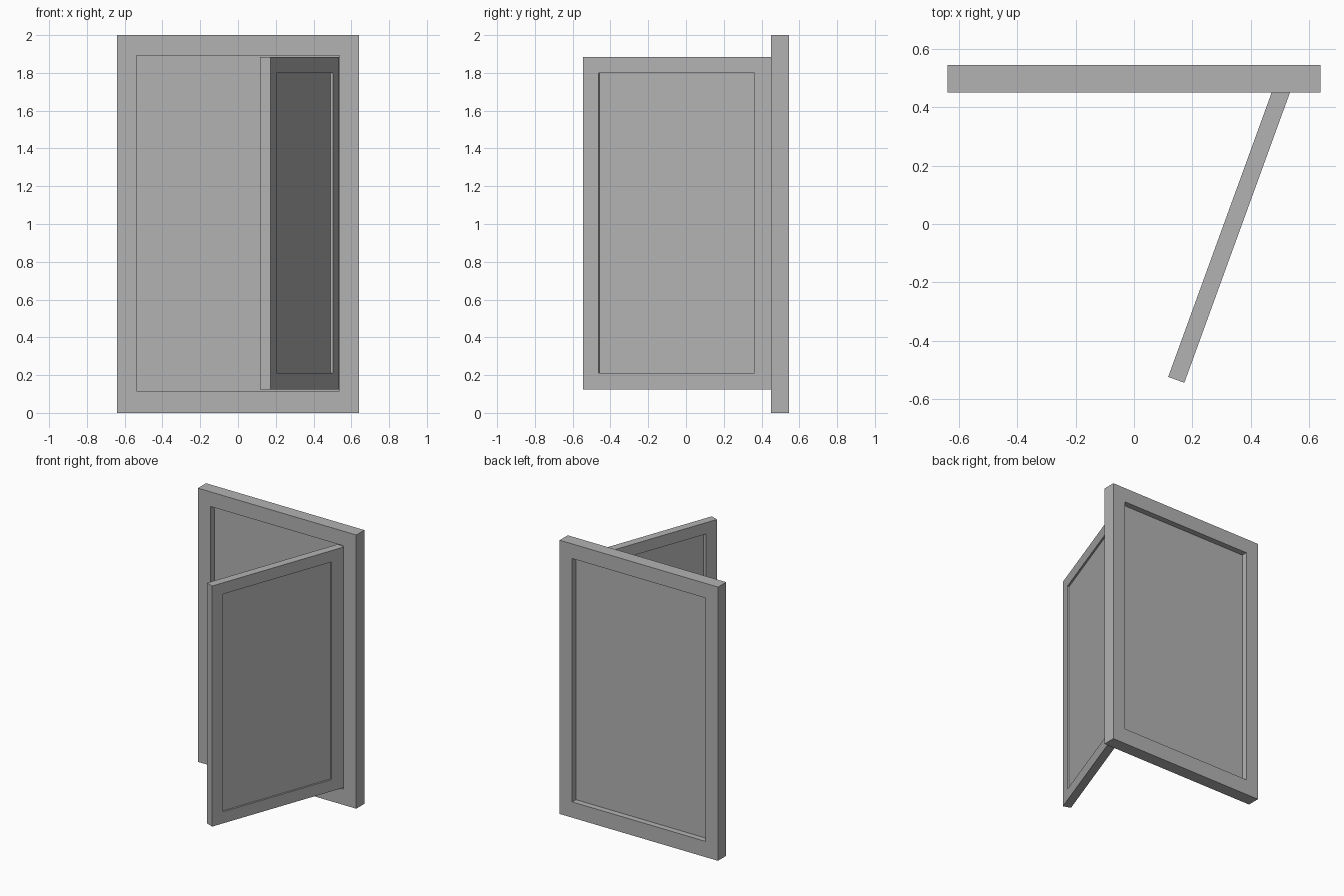
import bpy, bmesh, math

if "Cube" in bpy.data.objects:
    bpy.data.objects.remove(bpy.data.objects["Cube"])

# Dark grey paint shared by all parts
grey = bpy.data.materials.new("dark_grey")
grey.diffuse_color = (0.45, 0.45, 0.45, 1)
grey.use_nodes = True
grey.node_tree.nodes["Principled BSDF"].inputs["Base Color"].default_value = grey.diffuse_color


def make_object(name, bm, loc=(0, 0, 0), rot=0.0):
    bmesh.ops.recalc_face_normals(bm, faces=bm.faces[:])
    mesh = bpy.data.meshes.new(name)
    bm.to_mesh(mesh)
    bm.free()
    mesh.materials.append(grey)
    obj = bpy.data.objects.new(name, mesh)
    obj.location = loc
    obj.rotation_euler.z = rot
    bpy.context.collection.objects.link(obj)
    return obj


def loop_verts(bm, rect, y):
    x0, x1, z0, z1 = rect
    return [bm.verts.new((x, y, z)) for x, z in ((x0, z0), (x1, z0), (x1, z1), (x0, z1))]


def bridge(bm, a, b):
    for i in range(4):
        j = (i + 1) % 4
        bm.faces.new((a[i], a[j], b[j], b[i]))


def ring(name, outer, inner, y0, y1, **place):
    """Rectangular frame with a through opening."""
    bm = bmesh.new()
    loops = [loop_verts(bm, r, y) for r, y in
             ((outer, y0), (outer, y1), (inner, y1), (inner, y0))]
    for a, b in zip(loops, loops[1:] + loops[:1]):
        bridge(bm, a, b)
    return make_object(name, bm, **place)


def pane(name, rect, y0, y1, **place):
    """Thin flat panel filling an opening."""
    bm = bmesh.new()
    a, b = loop_verts(bm, rect, y0), loop_verts(bm, rect, y1)
    bm.faces.new(a)
    bm.faces.new(b)
    bridge(bm, a, b)
    return make_object(name, bm, **place)


# Fixed outer frame and its pane
opening = (-0.538, 0.538, 0.115, 1.893)
ring("outer_frame", (-0.64, 0.64, 0, 2), opening, 0.451, 0.545)
pane("fixed_pane", opening, 0.496, 0.502)

# Hinged sash, swung open 70 degrees about its right edge
hinge = dict(loc=(0.536, 0.453, 0), rot=math.radians(70))
sash_opening = (-0.974, -0.096, 0.21, 1.80)
ring("open_sash", (-1.062, 0, 0.125, 1.883), sash_opening, 0, 0.059, **hinge)
pane("sash_pane", sash_opening, 0.013, 0.027, **hinge)
